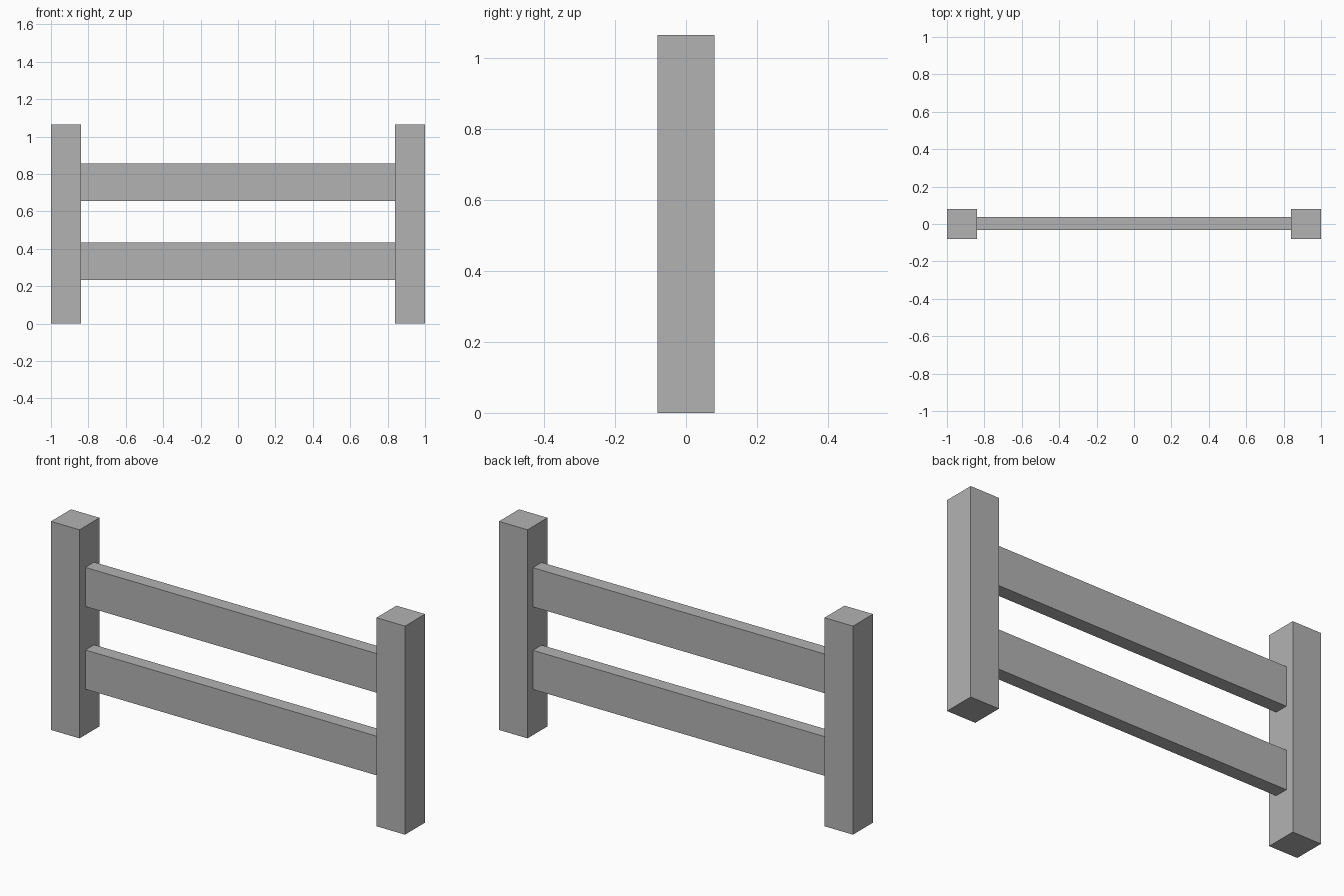
import bpy

cube = bpy.data.objects.get("Cube")
if cube:
    bpy.data.objects.remove(cube, do_unlink=True)

# Single plain grey
grey = bpy.data.materials.new("plain_grey")
grey.use_nodes = True
colour = (0.45, 0.45, 0.45, 1)
grey.diffuse_color = colour
grey.node_tree.nodes["Principled BSDF"].inputs["Base Color"].default_value = colour

HEIGHT = 1.065
POST = 0.161             # square post width
RAIL_DEPTH = 0.07
RAIL_HEIGHT = 0.2
SPAN = 2 - 2 * POST      # gap between the posts


def box(name, size, location):
    bpy.ops.mesh.primitive_cube_add(size=1, location=location)
    obj = bpy.context.object
    obj.name = name
    obj.scale = size
    bpy.ops.object.transform_apply(location=False, rotation=False, scale=True)
    obj.data.materials.append(grey)


# Posts at both ends
for side, sign in (("left", 1), ("right", -1)):
    box(side + "_post", (POST, POST, HEIGHT), (sign * (1 - POST / 2), 0, HEIGHT / 2))

# Rails between the posts
for level, z in (("lower", 0.333), ("upper", 0.755)):
    box(level + "_rail", (SPAN, RAIL_DEPTH, RAIL_HEIGHT), (0, 0.002, z))
